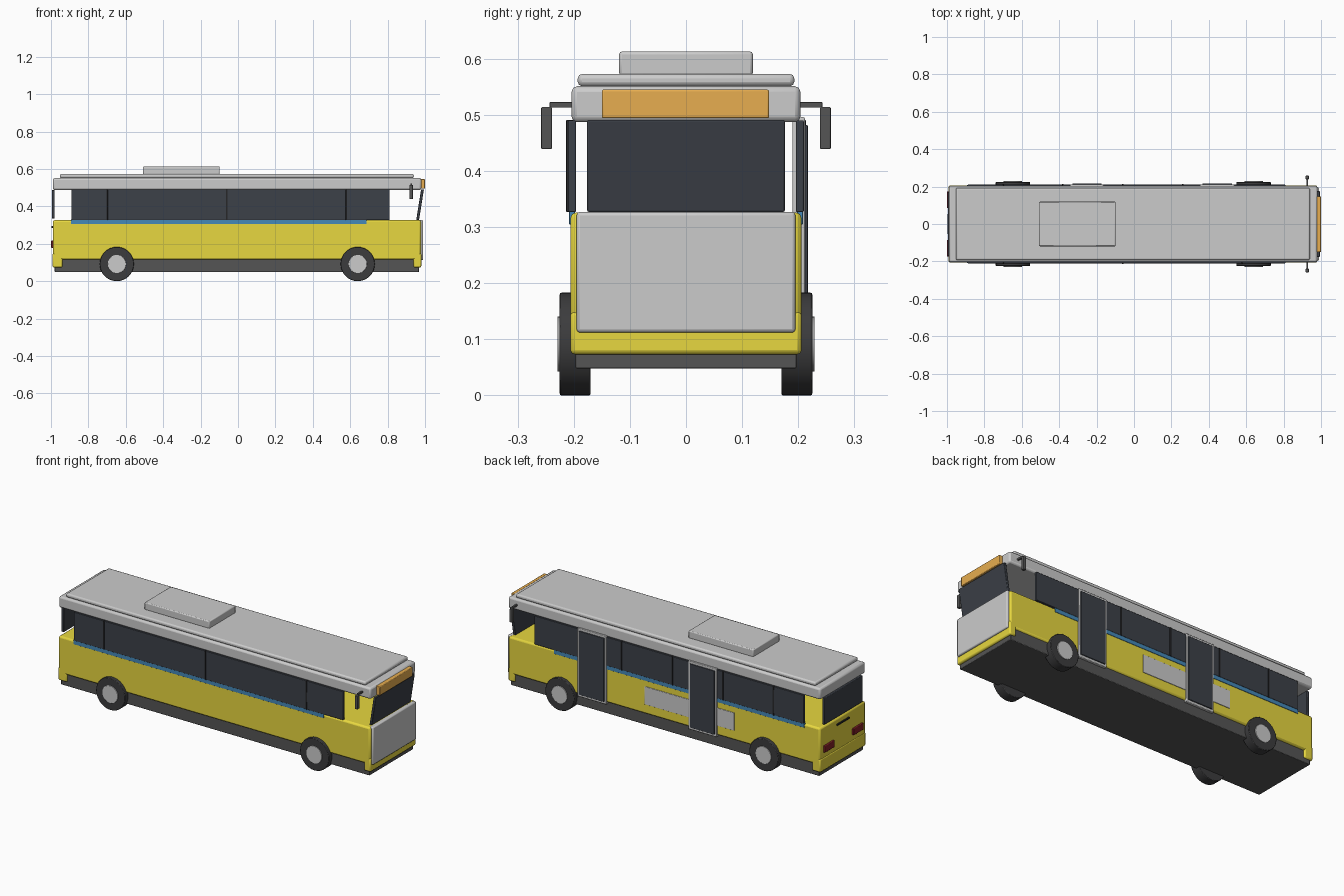
import bpy, bmesh, math
from mathutils import Matrix, Vector

if "Cube" in bpy.data.objects:
    bpy.data.objects.remove(bpy.data.objects["Cube"])

COLORS = {
    "yellow": (0.80, 0.68, 0.05, 1), "glass": (0.045, 0.052, 0.065, 1),
    "blue": (0.06, 0.25, 0.48, 1), "orange": (0.80, 0.42, 0.08, 1),
    "dark": (0.09, 0.09, 0.09, 1), "tyre": (0.045, 0.045, 0.047, 1),
    "red": (0.22, 0.015, 0.02, 1), "black": (0.02, 0.02, 0.022, 1),
}
MATS = {}


def finish(name, bm, color, bevel=0, segments=2):
    me = bpy.data.meshes.new(name)
    bm.to_mesh(me)
    bm.free()
    ob = bpy.data.objects.new(name, me)
    bpy.context.collection.objects.link(ob)
    if color:
        if color not in MATS:
            MATS[color] = bpy.data.materials.new(color)
            MATS[color].diffuse_color = COLORS[color]
        me.materials.append(MATS[color])
    if bevel:
        mod = ob.modifiers.new("bevel", 'BEVEL')
        mod.width, mod.segments = bevel, segments
    bpy.context.view_layer.objects.active = ob
    ob.select_set(True)
    bpy.ops.object.shade_smooth_by_angle(angle=math.radians(30))
    ob.select_set(False)
    return ob


def box(name, x, y, z, color=None, bevel=0.003, shear=0):
    """Box from (min, max) ranges; shear slides the top edge along x."""
    bm = bmesh.new()
    size = [abs(r[1] - r[0]) for r in (x, y, z)]
    mid = Vector([(r[0] + r[1]) / 2 for r in (x, y, z)])
    bmesh.ops.create_cube(bm, size=1, matrix=Matrix.Translation(mid) @ Matrix.Diagonal((*size, 1)))
    for v in bm.verts:
        if v.co.z > mid.z:
            v.co.x += shear
    return finish(name, bm, color, bevel)


def disc(name, x, y, z, r, color=None, bevel=0):
    """Cylinder along y between the given y values."""
    bm = bmesh.new()
    m = Matrix.Translation((x, sum(y) / 2, z)) @ Matrix.Rotation(math.pi / 2, 4, 'X')
    bmesh.ops.create_cone(bm, cap_ends=True, segments=32, radius1=r, radius2=r,
                          depth=abs(y[1] - y[0]), matrix=m)
    ob = finish(name, bm, color, bevel)
    if bevel:
        ob.modifiers["bevel"].limit_method = 'ANGLE'
    return ob


# Main shell
box("chassis_skirt", (-0.98, 0.968), (-0.197, 0.197), (0.048, 0.125), "dark")
box("lower_body", (-0.99, 0.978), (-0.206, 0.206), (0.115, 0.326), "yellow", 0.01)
box("rear_bumper", (-0.992, -0.938), (-0.206, 0.206), (0.073, 0.15), "yellow", 0.008)
box("front_bumper", (0.938, 0.98), (-0.206, 0.206), (0.073, 0.15), "yellow", 0.008)
box("roof_band", (-0.99, 0.98), (-0.204, 0.204), (0.487, 0.551), None, 0.01)
box("roof_cap", (-0.952, 0.94), (-0.193, 0.193), (0.551, 0.573), None, 0.008)
box("roof_air_unit", (-0.508, -0.098), (-0.119, 0.119), (0.57, 0.613), None, 0.005)

# Front end
box("front_panel", (0.965, 0.99), (-0.195, 0.195), (0.112, 0.327), None, 0.006)
box("windshield", (0.953, 0.968), (-0.176, 0.176), (0.327, 0.491), "glass", 0.003, 0.026)
box("destination_sign", (0.97, 1.0), (-0.15, 0.148), (0.494, 0.545), "orange")

# Rear end
box("rear_window", (-0.995, -0.98), (-0.172, 0.172), (0.335, 0.487), "glass")
box("rear_handle", (-0.997, -0.985), (-0.055, 0.055), (0.285, 0.295), "black", 0.002)

# Parts on both sides
for s, side in ((-1, "right"), (1, "left")):
    box(side + "_tail_light", (-1.0, -0.985), (s * 0.085, s * 0.175), (0.178, 0.216), "red")
    box(side + "_windows", (-0.89, 0.81), (s * 0.196, s * 0.21), (0.327, 0.49), "glass", 0.002)
    box(side + "_stripe", (-0.893, 0.687), (s * 0.198, s * 0.2085), (0.305, 0.33), "blue", 0.001)
    posts = (-0.70, -0.06, 0.58) if s < 0 else (-0.70, -0.38, -0.06, 0.26)
    for i, x in enumerate(posts):
        box(f"{side}_window_post_{i}", (x - 0.004, x + 0.004), (s * 0.2, s * 0.2135),
            (0.327, 0.491), "black", 0.001)
    # Mirrors
    box(side + "_mirror_arm", (0.921, 0.931), (s * 0.195, s * 0.243), (0.513, 0.523), "dark", 0.001)
    box(side + "_mirror", (0.917, 0.935), (s * 0.239, s * 0.258), (0.439, 0.514), "dark", 0.002)
    # Wheels
    for x, end in ((-0.648, "rear"), (0.64, "front")):
        disc(f"{side}_{end}_tyre", x, (s * 0.17, s * 0.225), 0.0915, 0.0915, "tyre", 0.003)
        disc(f"{side}_{end}_hub", x, (s * 0.2, s * 0.229), 0.0915, 0.049, None, 0.001)

# Doors and side panel on the left side
for x0, x1, end in ((0.355, 0.537, "front"), (-0.342, -0.163, "rear")):
    box(end + "_door_frame", (x0, x1), (0.19, 0.212), (0.105, 0.496))
    box(end + "_door_glass", (x0 + 0.012, x1 - 0.012), (0.2, 0.217), (0.118, 0.482), "glass", 0.002)
box("side_panel", (-0.45, 0.115), (0.198, 0.209), (0.17, 0.272), None, 0.001)

for m in bpy.data.materials:
    if m.users and not m.is_grease_pencil:
        m.use_nodes = True
        m.node_tree.nodes["Principled BSDF"].inputs["Base Color"].default_value = m.diffuse_color
